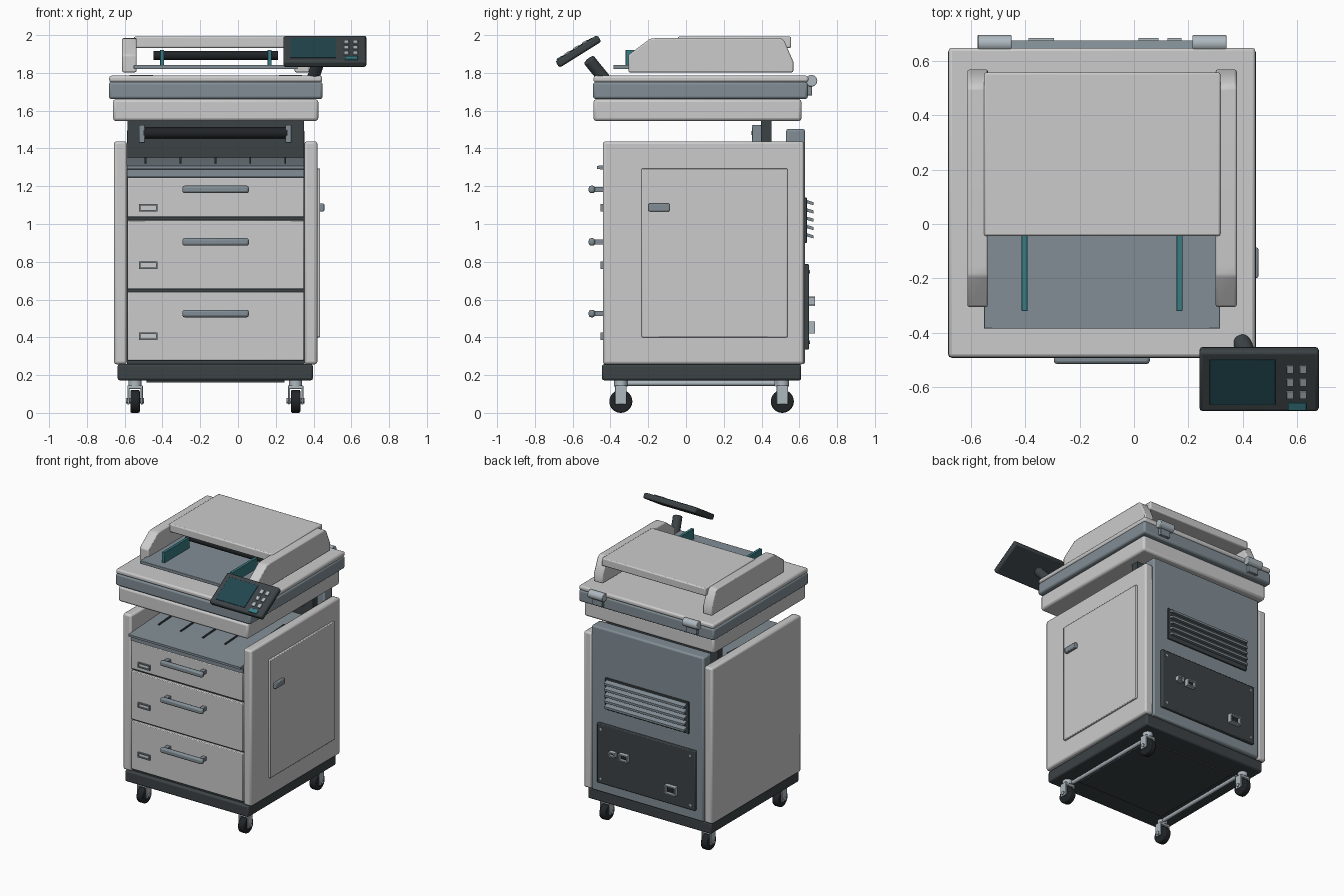
import bpy, bmesh, math
from mathutils import Vector, Matrix

if "Cube" in bpy.data.objects:
    bpy.data.objects.remove(bpy.data.objects["Cube"])

CX = -0.12  # centre line of the cabinet


def mat(name, r, g, b):
    m = bpy.data.materials.new(name)
    m.diffuse_color = (r, g, b, 1)
    m.use_nodes = True
    m.node_tree.nodes["Principled BSDF"].inputs["Base Color"].default_value = m.diffuse_color
    return m


SLATE = mat("slate", 0.22, 0.27, 0.30)
DARK = mat("charcoal", 0.045, 0.055, 0.06)
BLACK = mat("rubber", 0.015, 0.018, 0.02)
TEAL = mat("teal", 0.04, 0.20, 0.23)
SCREEN = mat("screen_glass", 0.015, 0.06, 0.075)
METAL = mat("metal", 0.42, 0.48, 0.52)


def finish(name, bm, m=None, bevel=0, seg=2):
    bmesh.ops.recalc_face_normals(bm, faces=bm.faces)
    me = bpy.data.meshes.new(name)
    bm.to_mesh(me)
    bm.free()
    ob = bpy.data.objects.new(name, me)
    bpy.context.collection.objects.link(ob)
    if m:
        me.materials.append(m)
    if bevel:
        mod = ob.modifiers.new("bevel", 'BEVEL')
        mod.width, mod.segments, mod.limit_method = bevel, seg, 'ANGLE'
    bpy.context.view_layer.objects.active = ob
    ob.select_set(True)
    bpy.ops.object.shade_smooth_by_angle(angle=math.radians(35))
    ob.select_set(False)
    return ob


def box(name, x, y, z, m=None, bevel=0.0, xf=None):
    """Box from (min, max) ranges, optionally moved by the matrix xf."""
    bm = bmesh.new()
    bmesh.ops.create_cube(bm, size=1)
    for v in bm.verts:
        v.co = Vector([(a + b) / 2 + c * (b - a) for (a, b), c in zip((x, y, z), v.co)])
    if xf:
        bm.transform(xf)
    return finish(name, bm, m, bevel)


def rod(name, a, b, r, m=None, bevel=0.0, sides=32):
    """Cylinder between two points."""
    a, b = Vector(a), Vector(b)
    bm = bmesh.new()
    bmesh.ops.create_cone(bm, cap_ends=True, segments=sides, radius1=r, radius2=r, depth=(b - a).length)
    bm.transform(Matrix.Translation((a + b) / 2) @ (b - a).to_track_quat('Z', 'Y').to_matrix().to_4x4())
    return finish(name, bm, m, bevel)


def extrude_x(name, pts, x0, x1, m=None, bevel=0.0):
    """Side profile of (y, z) points extruded along x."""
    bm = bmesh.new()
    f = bm.faces.new([bm.verts.new((x0, y, z)) for y, z in pts])
    new = bmesh.ops.extrude_face_region(bm, geom=[f])["geom"]
    bmesh.ops.translate(bm, vec=(x1 - x0, 0, 0), verts=[v for v in new if isinstance(v, bmesh.types.BMVert)])
    return finish(name, bm, m, bevel)


def frame(name, x, z, y0, y1, t, m, fill):
    """Rectangular rim of thickness t with a recessed plate, facing along y."""
    for i, (xx, zz) in enumerate([(x, (z[1] - t, z[1])), (x, (z[0], z[0] + t)),
                                  ((x[0], x[0] + t), z), ((x[1] - t, x[1]), z)]):
        box(f"{name}_rim_{i}", xx, (y0, y1), zz, m)
    d = (y1 - y0) * 0.3
    lo, hi = (0.42 * d, 0.0) if y0 < -0.4 else (0.0, 0.0)
    box(name + "_inset", (x[0] + t, x[1] - t), (y0 + 2 * d if lo else y0, y1 if lo else y1 - 2 * d),
        (z[0] + t, z[1] - t), fill)


# Cabinet: plinth, core, side and back panels
box("plinth", (-0.637, 0.397), (-0.445, 0.61), (0.172, 0.258), DARK, 0.012)
box("floor_pan", (CX - 0.365, CX + 0.365), (-0.29, 0.45), (0.162, 0.18), DARK)
box("cabinet_core", (-0.588, 0.351), (-0.418, 0.60), (0.25, 1.25), DARK)
for side, x in (("left", (-0.657, -0.588)), ("right", (0.351, 0.42))):
    box(side + "_side_panel", x, (-0.44, 0.625), (0.257, 1.438), None, 0.014)
box("back_panel", (-0.588, 0.351), (0.53, 0.63), (0.258, 1.503), SLATE, 0.012)

# Side door with pull
box("side_door", (0.41, 0.435), (-0.235, 0.537), (0.40, 1.295), None, 0.005)
box("side_door_pull", (0.43, 0.457), (-0.198, -0.087), (1.067, 1.108), SLATE, 0.005)

# Drawers with bar handles and label holders
for i, (z0, z1, hz, lz) in enumerate([(1.037, 1.247, 1.183, 1.086), (0.655, 1.02, 0.905, 0.782),
                                      (0.278, 0.641, 0.526, 0.406)]):
    box(f"drawer_{i}", (-0.586, 0.349), (-0.44, -0.41), (z0, z1), None, 0.005)
    box(f"drawer_handle_{i}", (-0.295, 0.058), (-0.515, -0.482), (hz - 0.02, hz + 0.02), SLATE, 0.012)
    for s in (-1, 1):
        box(f"handle_post_{i}_{s}", (CX + s * 0.15 - 0.015, CX + s * 0.15 + 0.015), (-0.49, -0.435),
            (hz - 0.013, hz + 0.013), SLATE)
    frame(f"drawer_label_{i}", (-0.525, -0.425), (lz - 0.019, lz + 0.019), -0.452, -0.438, 0.008, SLATE, None)

# Paper output tray with ribs, rear column and exit roller
extrude_x("output_tray", [(-0.44, 1.25), (-0.44, 1.288), (-0.472, 1.292), (-0.472, 1.308),
                          (0.40, 1.352), (0.53, 1.352), (0.53, 1.25)], -0.587, 0.35, SLATE)
for i in range(5):
    x = CX + (i - 2) * 0.185
    extrude_x(f"tray_rib_{i}", [(-0.25, 1.31), (-0.25, 1.328), (0.2, 1.355), (0.2, 1.335)], x - 0.005, x + 0.005, DARK)
box("rear_column", (-0.585, 0.35), (0.398, 0.452), (1.25, 1.55), DARK)
rod("exit_roller", (-0.50, 0.375, 1.482), (0.262, 0.375, 1.482), 0.029, BLACK)
for s in (-1, 1):
    x = CX + s * 0.388
    box(f"roller_bracket_{s}", (x - 0.016, x + 0.016), (0.35, 0.40), (1.43, 1.525), SLATE, 0.004)

# Scanner body and lid
box("scanner_base", (-0.662, 0.425), (-0.49, 0.612), (1.545, 1.661), None, 0.016)
box("scanner_bed", (-0.684, 0.448), (-0.492, 0.645), (1.661, 1.752), SLATE, 0.014)
box("scanner_lid", (-0.682, 0.446), (-0.49, 0.648), (1.75, 1.785), None, 0.012)
for x0, x1 in ((-0.575, -0.45), (0.215, 0.34)):
    rod("lid_hinge", (x0, 0.664, 1.758), (x1, 0.664, 1.758), 0.031, METAL, 0.004)
    box("hinge_leaf", (x0 + 0.02, x1 - 0.02), (0.635, 0.667), (1.68, 1.745), SLATE, 0.004)

# Document feeder: cheeks, cover, input tray, guides, roller
cheek = [(-0.305, 1.803), (-0.305, 1.895), (-0.19, 1.981), (-0.15, 1.985), (0.50, 1.985),
         (0.52, 1.97), (0.568, 1.86), (0.568, 1.803)]
for side, x0, x1 in (("left", -0.613, -0.537), ("right", 0.30, 0.378)):
    extrude_x(side + "_feeder_cheek", cheek, x0, x1, None, 0.008)
box("feeder_cover", (-0.552, 0.318), (-0.044, 0.557), (1.932, 1.992), None, 0.008)
box("feeder_tray", (-0.552, 0.316), (-0.385, 0.20), (1.82, 1.843), SLATE, 0.003)
for x in (-0.402, 0.167):
    box("paper_guide", (x - 0.011, x + 0.011), (-0.32, -0.02), (1.84, 1.922), TEAL, 0.003)
rod("feeder_roller", (-0.447, 0.03, 1.893), (0.212, 0.03, 1.893), 0.024, BLACK)

# Tilted control panel on a neck
rod("panel_neck", (0.395, -0.43, 1.765), (0.43, -0.515, 1.87), 0.033, DARK, 0.006)
P = Matrix.Translation((0.46, -0.57, 1.914)) @ Matrix.Rotation(math.radians(32), 4, 'X')
box("control_panel", (-0.22, 0.22), (-0.131, 0.131), (-0.021, 0.021), DARK, 0.012, P)
box("panel_screen", (-0.182, 0.06), (-0.098, 0.098), (0.015, 0.024), SCREEN, 0.002, P)
for u in (0.114, 0.162):
    for v in (0.056, 0.0, -0.054):
        box("panel_key", (u - 0.013, u + 0.013), (v - 0.016, v + 0.016), (0.015, 0.028), METAL, 0.002, P)
box("start_key", (0.106, 0.174), (-0.12, -0.088), (0.015, 0.027), TEAL, 0.002, P)

# Back: louvred vent and connector plate
box("vent_plate", (CX - 0.35, CX + 0.35), (0.62, 0.64), (0.90, 1.14), DARK, 0.003)
for i in range(5):
    z = 0.932 + i * 0.044
    extrude_x(f"vent_louvre_{i}", [(0.63, z + 0.004), (0.63, z + 0.022), (0.674, z + 0.008), (0.674, z - 0.008)],
              CX - 0.335, CX + 0.335, SLATE)
box("connector_plate", (CX - 0.41, CX + 0.41), (0.62, 0.652), (0.336, 0.787), DARK, 0.006)
for n, x, z in (("data_port", (0.123, 0.174), (0.575, 0.61)), ("network_port", (0.017, 0.09), (0.565, 0.617)),
                ("power_inlet", (-0.387, -0.295), (0.42, 0.485))):
    frame(n, x, z, 0.648, 0.683, 0.009, METAL, BLACK)
for sx in (-1, 1):
    for z in (0.375, 0.748):
        rod("plate_screw", (CX + sx * 0.375, 0.648, z), (CX + sx * 0.375, 0.656, z), 0.009, METAL, 0, 12)

# Casters and the rods between them
for sx in (-1, 1):
    x = CX + sx * 0.425
    for y in (-0.345, 0.51):
        rod("caster_wheel", (x - 0.025, y, 0.061), (x + 0.025, y, 0.061), 0.061, BLACK, 0.008)
        rod("caster_axle", (x - 0.048, y, 0.065), (x + 0.048, y, 0.065), 0.014, METAL, 0, 16)
        rod("caster_stem", (x, y, 0.14), (x, y, 0.175), 0.035, METAL)
        box("fork_crown", (x - 0.041, x + 0.041), (y - 0.03, y + 0.03), (0.126, 0.145), METAL, 0.004)
        for s in (-1, 1):
            box("fork_arm", sorted((x + s * 0.03, x + s * 0.041)), (y - 0.03, y + 0.03), (0.045, 0.14), METAL, 0.004)
    xr = CX + sx * 0.405
    rod("brace_rod", (xr, -0.31, 0.157), (xr, 0.47, 0.157), 0.014, METAL)
